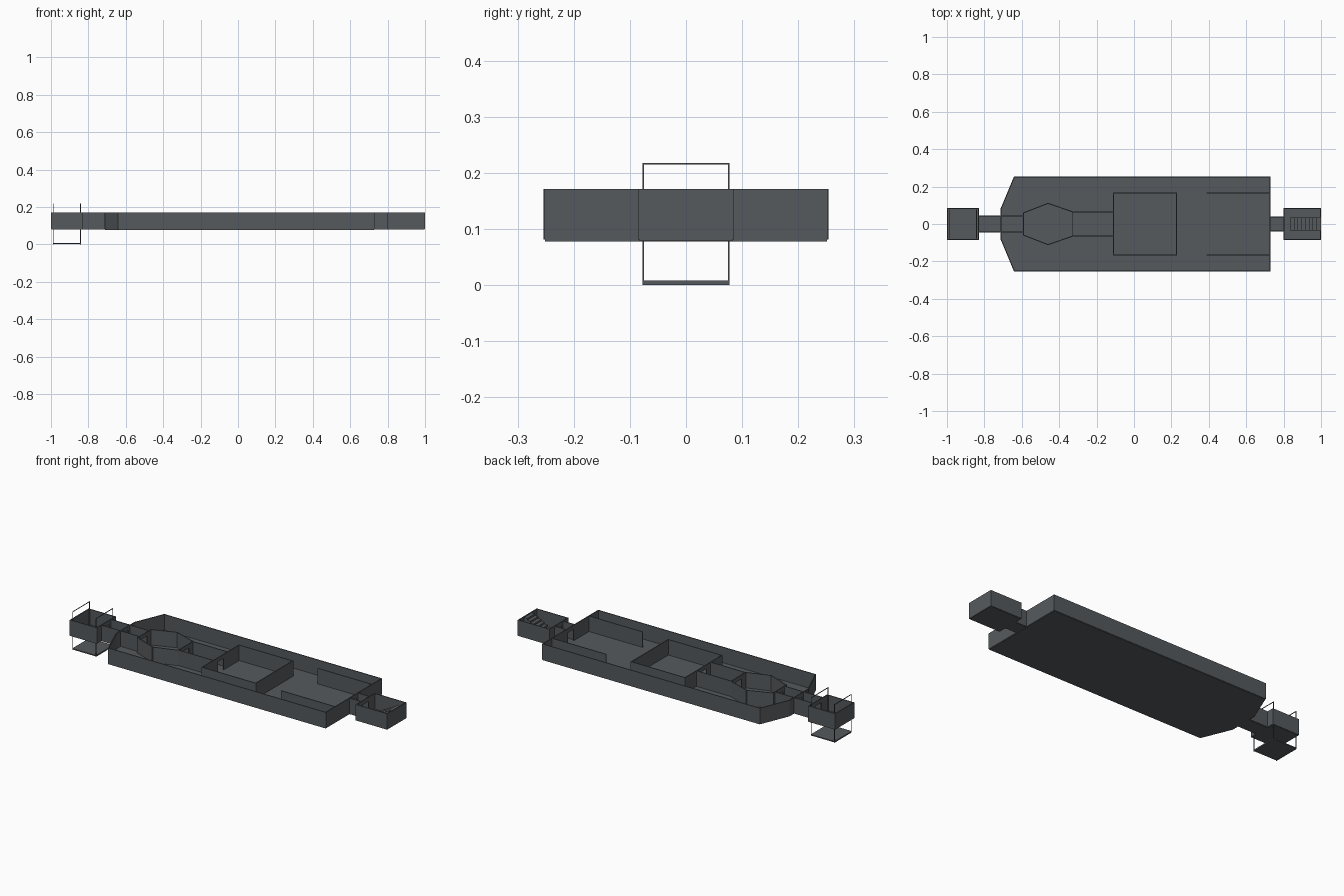
import bpy, bmesh, math
from mathutils import Vector

if "Cube" in bpy.data.objects:
    bpy.data.objects.remove(bpy.data.objects["Cube"])

T = 0.005            # wall thickness
Z0, Z1 = 0.081, 0.171  # wall foot and top
DOOR_W, DOOR_Z = 0.05, 0.148

slate = bpy.data.materials.new("slate grey")
slate.diffuse_color = (0.092, 0.102, 0.110, 1)
slate.use_nodes = True
slate.node_tree.nodes["Principled BSDF"].inputs["Base Color"].default_value = slate.diffuse_color


def finish(name, bm):
    bmesh.ops.recalc_face_normals(bm, faces=bm.faces)
    me = bpy.data.meshes.new(name)
    bm.to_mesh(me)
    bm.free()
    me.materials.append(slate)
    ob = bpy.data.objects.new(name, me)
    bpy.context.collection.objects.link(ob)
    return ob


def prism(bm, pts, z0, z1):
    """Upright prism over a plan outline."""
    lo = [bm.verts.new((x, y, z0)) for x, y in pts]
    hi = [bm.verts.new((x, y, z1)) for x, y in pts]
    bm.faces.new(lo[::-1])
    bm.faces.new(hi)
    n = len(pts)
    for i in range(n):
        j = (i + 1) % n
        bm.faces.new((lo[i], lo[j], hi[j], hi[i]))


def wall(bm, a, b, z0=Z0, z1=Z1):
    """Thin wall between two plan points, slightly overlapping at corners."""
    a, b = Vector(a), Vector(b)
    d = (b - a).normalized()
    n = Vector((-d.y, d.x)) * T / 2
    e = d * T / 2
    prism(bm, [a - e - n, b + e - n, b + e + n, a - e + n], z0, z1)


def door_wall(bm, x, half):
    """Cross wall at x with a central doorway and lintel."""
    g = DOOR_W / 2
    for s in (-1, 1):
        wall(bm, (x, s * (g + T / 2)), (x, s * half))
    wall(bm, (x, -g), (x, g), DOOR_Z, Z1)


def rect(x0, x1, h):
    return [(x0, -h), (x1, -h), (x1, h), (x0, h)]


def side_walls(bm, x0, x1, h):
    for s in (-1, 1):
        wall(bm, (x0, s * h), (x1, s * h))


# main hull: floor and outer walls
hull = [(-0.71, -0.083), (-0.64, -0.251), (0.728, -0.251),
        (0.728, 0.251), (-0.64, 0.251), (-0.71, 0.083)]
bm = bmesh.new()
prism(bm, hull, 0.078, 0.083)
finish("hull_floor", bm)
bm = bmesh.new()
for i in range(5):
    if i != 2:
        wall(bm, hull[i], hull[i + 1])
door_wall(bm, -0.71, 0.083)
door_wall(bm, 0.728, 0.251)
finish("hull_walls", bm)

# six-sided chamber
bm = bmesh.new()
for s in (-1, 1):
    wall(bm, (-0.59, s * 0.06), (-0.46, s * 0.11))
    wall(bm, (-0.46, s * 0.11), (-0.33, s * 0.066))
door_wall(bm, -0.59, 0.06)
door_wall(bm, -0.33, 0.066)
finish("six_sided_chamber", bm)

# central passage and hall
bm = bmesh.new()
side_walls(bm, -0.33, -0.11, 0.064)
finish("central_passage", bm)
bm = bmesh.new()
side_walls(bm, -0.11, 0.228, 0.166)
door_wall(bm, -0.11, 0.166)
wall(bm, (0.228, -0.166), (0.228, 0.166))
finish("hall_walls", bm)

# partitions of the rear bay
bm = bmesh.new()
side_walls(bm, 0.39, 0.728, 0.166)
finish("rear_partitions", bm)

# linking corridors
for name, x0, x1, h, f0, f1 in (("front_corridor", -0.832, -0.59, 0.043, -0.832, -0.71),
                                ("rear_corridor", 0.728, 0.803, 0.038, 0.728, 0.803)):
    bm = bmesh.new()
    side_walls(bm, x0, x1, h)
    prism(bm, rect(f0, f1, h), 0.079, 0.083)
    finish(name, bm)

# end rooms
for name, xo, xi in (("lift_room", -0.9975, -0.832), ("stair_room", 0.9975, 0.803)):
    bm = bmesh.new()
    side_walls(bm, min(xo, xi), max(xo, xi), 0.083)
    wall(bm, (xo, -0.083), (xo, 0.083))
    door_wall(bm, xi, 0.083)
    prism(bm, rect(min(xo, xi), max(xo, xi), 0.083), 0.079, 0.083)
    finish(name, bm)

# staircase climbing to the end wall
bm = bmesh.new()
N = 8
for i in range(N):
    x0 = 0.835 + i * 0.02
    prism(bm, rect(x0, x0 + 0.02, 0.035), 0.083, 0.083 + (i + 1) * 0.0105)
finish("staircase", bm)

# lift platform and its two wire hoops
bm = bmesh.new()
prism(bm, rect(-0.99, -0.84, 0.077), 0.002, 0.008)
finish("lift_platform", bm)
W = 0.0015
bm = bmesh.new()
for x in (-0.988, -0.842):
    for y in (-0.076, 0.076):
        prism(bm, [(x - W, y - W), (x + W, y - W), (x + W, y + W), (x - W, y + W)], 0, 0.218)
    prism(bm, rect(x - W, x + W, 0.076), 0.215, 0.218)
    prism(bm, rect(x - W, x + W, 0.076), 0.0, 0.003)
finish("lift_hoops", bm)
